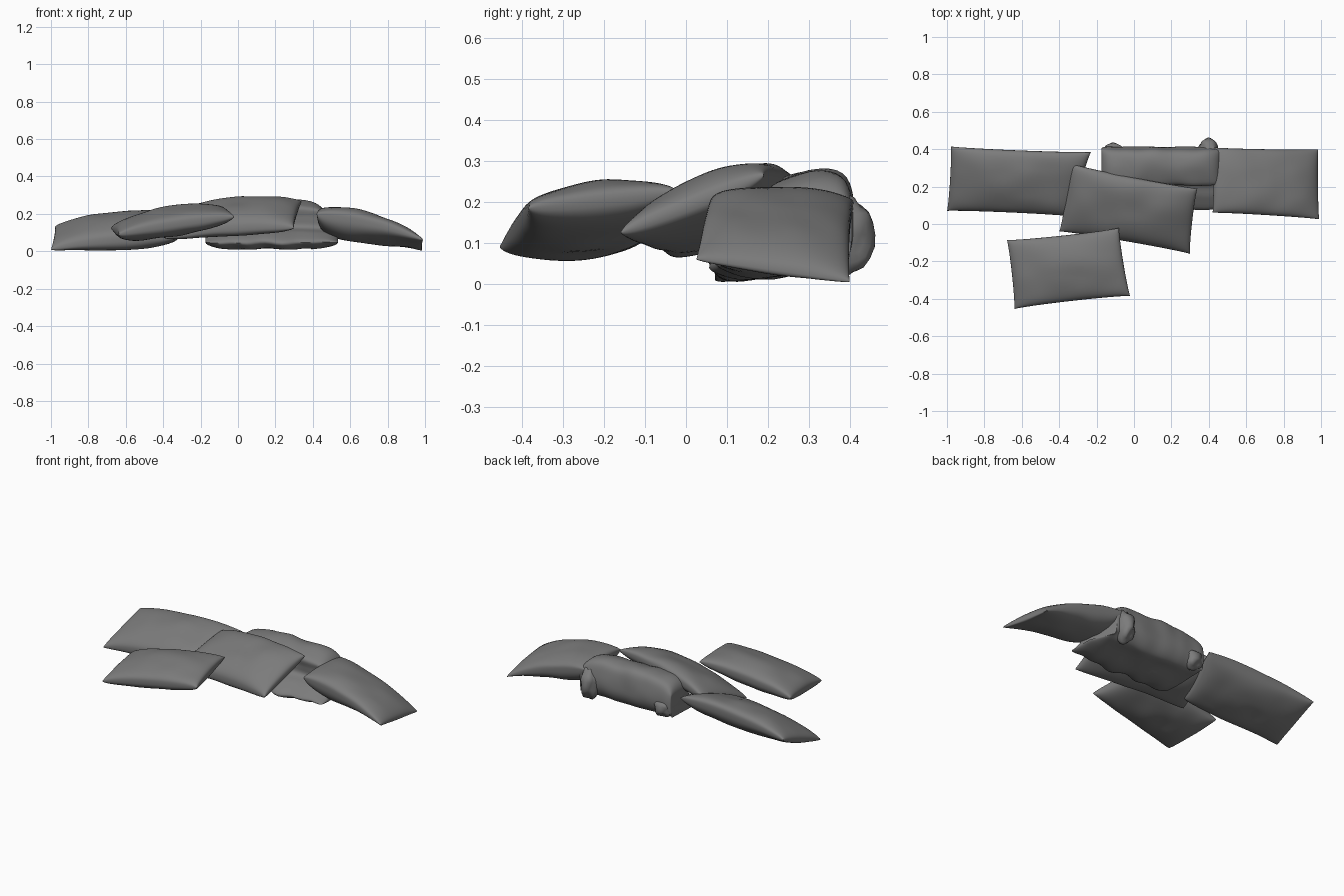
import bpy
import bmesh
import math
from mathutils import Vector, noise

if "Cube" in bpy.data.objects:
    bpy.data.objects.remove(bpy.data.objects["Cube"])

fabric = bpy.data.materials.new("grey_fabric")
fabric.use_nodes = True
GREY = (0.2, 0.2, 0.2, 1)
fabric.diffuse_color = GREY
fabric.node_tree.nodes["Principled BSDF"].inputs["Base Color"].default_value = GREY


def finish(name, bm):
    bmesh.ops.remove_doubles(bm, verts=bm.verts, dist=0.0005)
    bmesh.ops.recalc_face_normals(bm, faces=bm.faces)
    mesh = bpy.data.meshes.new(name)
    bm.to_mesh(mesh)
    bm.free()
    mesh.materials.append(fabric)
    obj = bpy.data.objects.new(name, mesh)
    bpy.context.collection.objects.link(obj)
    bpy.ops.object.select_all(action="DESELECT")
    obj.select_set(True)
    bpy.context.view_layer.objects.active = obj
    bpy.ops.object.shade_smooth_by_angle(angle=math.radians(60))


def pillow(name, corners, up, down, arch=0.0, pinch=0.025, n=36):
    """Stuffed cushion on corners front left, front right, back right, back left.
    down holds the belly depth at the left and right ends."""
    a, b, c, d = [Vector(p) for p in corners]
    bm = bmesh.new()
    for top in (True, False):
        grid = []
        for j in range(n + 1):
            v = math.sin((j / n - 0.5) * math.pi)
            row = []
            for i in range(n + 1):
                u = math.sin((i / n - 0.5) * math.pi)
                # seams drawn in between the corners
                pu = u * (1 - pinch * max(1 - v * v, 0) ** 0.6)
                pv = v * (1 - 2 * pinch * max(1 - u * u, 0) ** 0.6)
                s, t = (pu + 1) / 2, (pv + 1) / 2
                p = a.lerp(b, s).lerp(d.lerp(c, s), t)
                puff = max((1 - u * u) * (1 - v * v), 0) ** 0.36
                thick = up if top else -(down[0] * (1 - s) + down[1] * s)
                p.z += thick * puff + arch * (1 - u * u)
                p.z += 0.01 * puff * noise.noise(p * 7)
                row.append(bm.verts.new(p))
            grid.append(row)
        for j in range(n):
            for i in range(n):
                bm.faces.new((grid[j][i], grid[j][i + 1], grid[j + 1][i + 1], grid[j + 1][i]))
    finish(name, bm)


# Cushions lying flat or leaning on each other
pillow("left_back_cushion",
       [(-1.0, 0.07, 0.01), (-0.33, 0.04, 0.085), (-0.23, 0.385, 0.19), (-0.98, 0.415, 0.13)],
       0.075, (0.06, 0.125), arch=0.015, pinch=0.02)
pillow("front_cushion",
       [(-0.64, -0.455, 0.09), (-0.02, -0.385, 0.185), (-0.08, -0.02, 0.225), (-0.68, -0.085, 0.125)],
       0.07, (0.085, 0.085), arch=0.01)
pillow("middle_cushion",
       [(-0.4, -0.04, 0.075), (0.3, -0.16, 0.125), (0.34, 0.19, 0.265), (-0.345, 0.325, 0.19)],
       0.08, (0.075, 0.075), arch=0.02)
pillow("right_cushion",
       [(0.42, 0.06, 0.2), (0.99, 0.025, 0.06), (0.985, 0.4, 0.005), (0.42, 0.41, 0.2)],
       0.065, (0.165, 0.035), arch=0.025, pinch=0.015)

# Folded cushion: two leaves joined at the back, lofted along x
section = [(0.07, 0.045), (0.16, 0.012), (0.3, 0.03), (0.37, 0.045), (0.41, 0.11),
           (0.41, 0.2), (0.38, 0.265), (0.3, 0.275), (0.21, 0.24), (0.215, 0.18),
           (0.21, 0.13), (0.14, 0.1)]
middle = Vector((0.31, 0.15))
bm = bmesh.new()
rings = []
STEPS, SUB = 40, 5
for k in range(STEPS + 1):
    w = math.sin((k / STEPS - 0.5) * math.pi)
    full = max(1 - abs(w) ** 5, 0) ** 0.5
    ring = []
    for m in range(len(section) * SUB):
        i, f = divmod(m, SUB)
        f /= SUB
        q = [Vector(section[(i + o) % len(section)]) for o in (-1, 0, 1, 2)]
        # smooth closed curve through the section points
        p = (q[1] * 2 + (q[2] - q[0]) * f + (q[0] * 2 - q[1] * 5 + q[2] * 4 - q[3]) * f * f
             + (q[1] * 3 - q[0] - q[2] * 3 + q[3]) * f ** 3) / 2
        # leaves taper to a seam at each end
        h = min(1, max(0, (p.y - 0.08) / 0.14))
        core = Vector((p.x * 0.9 + 0.03, 0.05 + 0.14 * h * h * (3 - 2 * h)))
        p = core.lerp(p, full)
        # lower layer reaches further right at the front
        low = min(1, max(0, (0.2 - p.y) / 0.1)) * min(1, max(0, (0.4 - p.x) / 0.15))
        x = 0.145 + 0.32 * w + 0.07 * low * max(w, 0)
        crease = noise.noise(Vector((x * 9, p.x * 7, p.y * 7)))
        p += (p - middle) * 0.1 * crease * full
        ring.append(bm.verts.new((x, p.x, max(p.y, 0.01))))
    rings.append(ring)
count = len(rings[0])
for r0, r1 in zip(rings, rings[1:]):
    for m in range(count):
        bm.faces.new((r0[m], r0[(m + 1) % count], r1[(m + 1) % count], r1[m]))
bm.faces.new(rings[0])
bm.faces.new(rings[-1])
# Gathered corners hanging at the back
for centre, size in (((0.4, 0.395, 0.12), (0.055, 0.06, 0.1)),
                     ((-0.11, 0.385, 0.1), (0.06, 0.045, 0.06))):
    knot = bmesh.ops.create_icosphere(bm, subdivisions=3, radius=1)["verts"]
    for v in knot:
        v.co *= 1 + 0.25 * noise.noise(v.co * 1.7)
        v.co = Vector(o + c * s for o, c, s in zip(centre, v.co, size))
finish("folded_cushion", bm)
